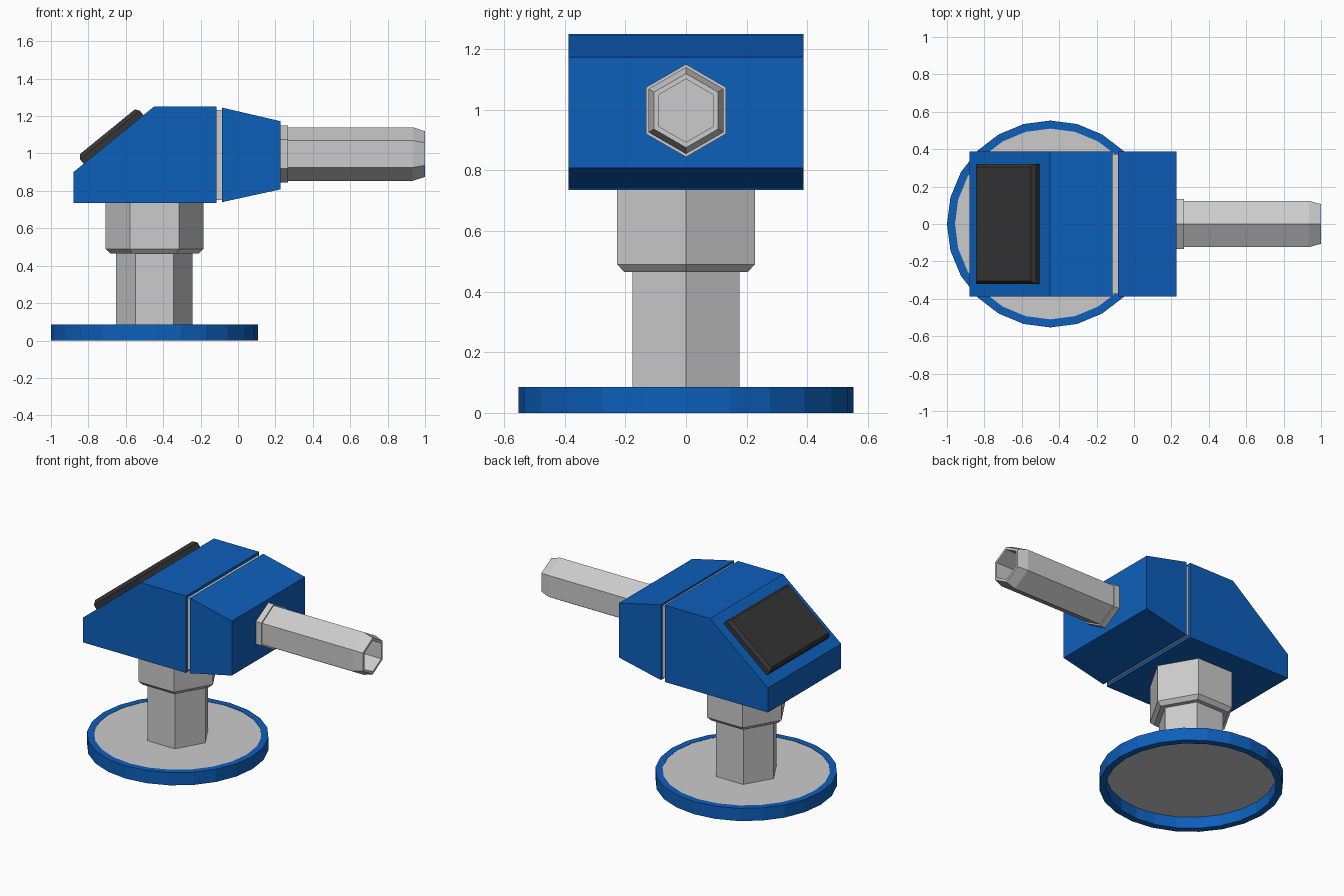
import bpy, bmesh, math
from mathutils import Vector

if "Cube" in bpy.data.objects:
    bpy.data.objects.remove(bpy.data.objects["Cube"])


def material(name, rgb):
    m = bpy.data.materials.new(name)
    m.diffuse_color = (*rgb, 1.0)
    m.use_nodes = True
    m.node_tree.nodes["Principled BSDF"].inputs["Base Color"].default_value = m.diffuse_color
    return m


BLUE = material("blue paint", (0.004, 0.115, 0.50))
GREY = material("light grey metal", (0.60, 0.60, 0.60))
DARK = material("dark screen", (0.036, 0.036, 0.036))

AXIS_X = -0.447   # centre line of foot and column
PIPE_Z = 0.997    # centre line of the pipe
HALF_W = 0.388    # half width of the housing


def loft(name, rings, mat, caps=True, closed=False):
    """Skin a list of rings (equal point counts) with flat quads."""
    bm = bmesh.new()
    vs = [[bm.verts.new(p) for p in ring] for ring in rings]
    pairs = list(zip(vs, vs[1:]))
    if closed:
        pairs.append((vs[-1], vs[0]))
    for a, b in pairs:
        for i in range(len(a)):
            j = (i + 1) % len(a)
            bm.faces.new((a[i], a[j], b[j], b[i]))
    if caps and not closed:
        bm.faces.new(vs[0])
        bm.faces.new(vs[-1])
    bmesh.ops.recalc_face_normals(bm, faces=bm.faces)
    me = bpy.data.meshes.new(name)
    bm.to_mesh(me)
    bm.free()
    me.materials.append(mat)
    ob = bpy.data.objects.new(name, me)
    bpy.context.collection.objects.link(ob)
    return ob


def ring_z(r, z, n):
    return [(AXIS_X + r * math.cos(2 * math.pi * i / n),
             r * math.sin(2 * math.pi * i / n), z) for i in range(n)]


def ring_x(r, x, n=6):
    return [(x, r * math.sin(2 * math.pi * i / n),
             PIPE_Z + r * math.cos(2 * math.pi * i / n)) for i in range(n)]


def slab(name, profile, half, mat):
    """Extrude an x-z profile across y."""
    return loft(name, [[(x, y, z) for x, z in profile] for y in (-half, half)], mat)


# Foot: blue hoop, hollow underneath, with a grey plate flush at the top
loft("foot_hoop", [ring_z(r, z, 24) for r, z in
                   ((0.553, 0), (0.553, 0.085), (0.51, 0.085), (0.51, 0))],
     BLUE, closed=True)
loft("foot_plate", [ring_z(0.511, z, 24) for z in (0.076, 0.083)], GREY)

# Hexagonal column and its wider, chamfered collar
loft("column", [ring_z(0.204, z, 6) for z in (0.077, 0.47)], GREY)
loft("column_collar", [ring_z(r, z, 6) for r, z in
                       ((0.236, 0.465), (0.262, 0.49), (0.262, 0.74))], GREY)

# Housing: sloped rear, inset gasket, tapered front
slab("rear_housing", [(-0.88, 0.735), (-0.88, 0.90), (-0.45, 1.25),
                      (-0.115, 1.25), (-0.115, 0.735)], HALF_W, BLUE)
slab("gasket", [(-0.12, 0.752), (-0.12, 1.232), (-0.08, 1.232), (-0.08, 0.752)],
     0.373, GREY)
slab("front_housing", [(-0.085, 0.74), (-0.085, 1.245), (0.226, 1.173), (0.226, 0.808)],
     HALF_W, BLUE)

# Bevelled screen lying on the slope
start = Vector((-0.88, 0, 0.90))
along = Vector((0.43, 0, 0.35)).normalized()
out = Vector((-along.z, 0, along.x))


def screen_ring(inset, height):
    s0, s1, w = 0.071 + inset, 0.483 - inset, 0.321 - inset
    return [start + along * s + out * height + Vector((0, y, 0))
            for s, y in ((s0, -w), (s1, -w), (s1, w), (s0, w))]


loft("screen", [screen_ring(0, -0.005), screen_ring(0, 0.031),
                screen_ring(0.016, 0.053)], DARK)

# Pipe with its collar and hollow, tapered end
loft("pipe_collar", [ring_x(0.153, x) for x in (0.22, 0.266)], GREY)
loft("pipe", [ring_x(r, x) for r, x in
              ((0.143, 0.25), (0.143, 0.935), (0.122, 1.0), (0.104, 1.0), (0.104, 0.8))],
     GREY)
